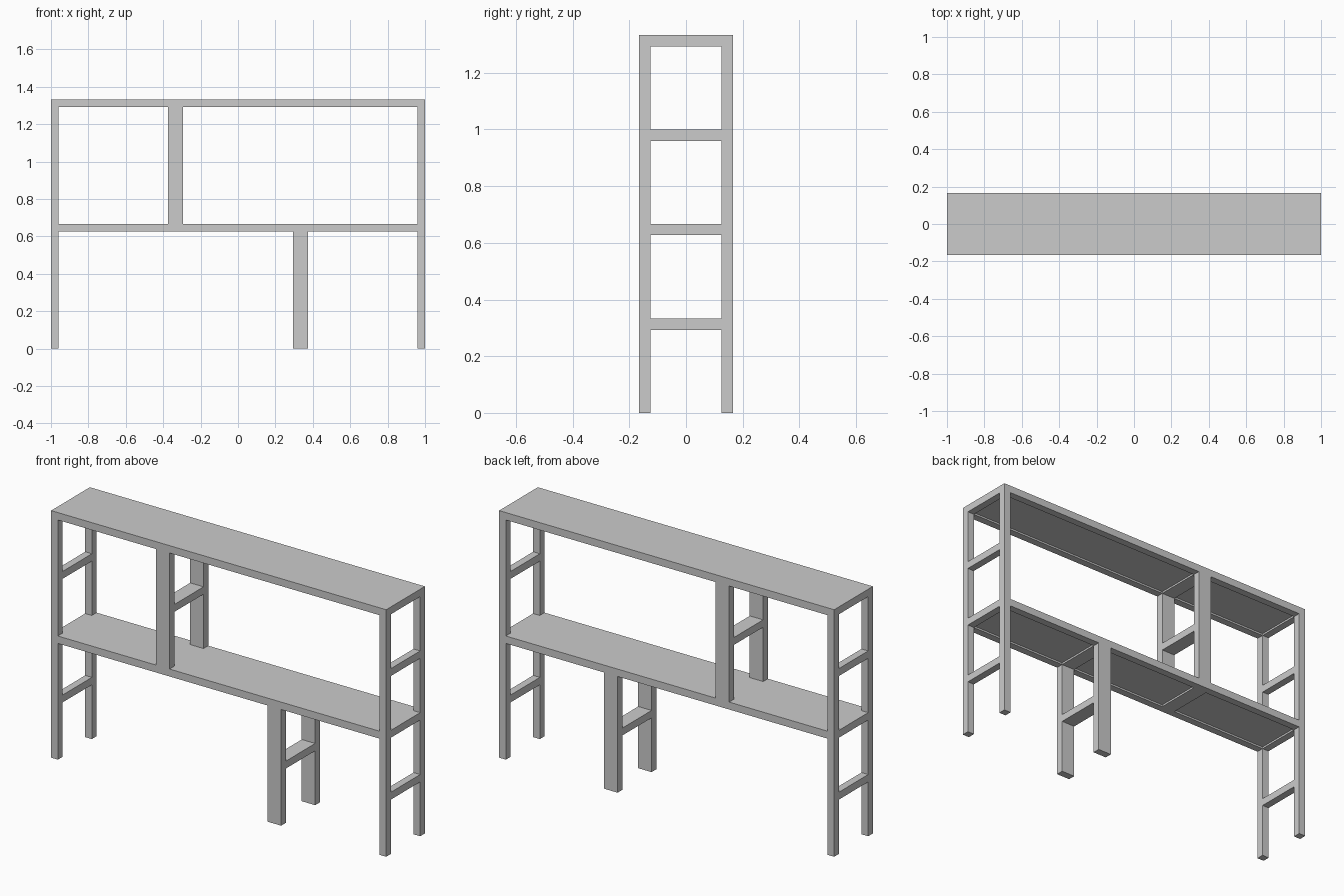
import bpy

if "Cube" in bpy.data.objects:
    bpy.data.objects.remove(bpy.data.objects["Cube"])

T = 0.04            # timber thickness
HX, HY = 1.0, 0.165  # half width, half depth
TOP, MID = 1.333, 0.667
DIV = 0.333         # divider centre offset
PANEL = 0.03        # panels sit flush on top, recessed below


def box(name, x0, x1, y0, y1, z0, z1):
    bpy.ops.mesh.primitive_cube_add(
        size=1, location=((x0 + x1) / 2, (y0 + y1) / 2, (z0 + z1) / 2))
    o = bpy.context.object
    o.name = name
    o.scale = (x1 - x0, y1 - y0, z1 - z0)
    bpy.ops.object.transform_apply(location=False, rotation=False, scale=True)
    return o


IX, IY = HX - T, HY - T  # inner limits of the frame

# End ladders: full-height corner posts with rungs
for side, x0 in (("left", -HX), ("right", IX)):
    for face, y0 in (("front", -HY), ("back", IY)):
        box(f"{side}_{face}_post", x0, x0 + T, y0, y0 + T, 0, TOP)
    for z in (0.333, MID, 1.0, TOP):
        box(f"{side}_rung", x0, x0 + T, -IY, IY, z - T, z)

# Shelves: long rails, cross beams at the dividers, thin recessed panels
for name, z, beams in (("middle_shelf", MID, (-DIV, DIV)),
                       ("top_shelf", TOP, (-DIV,))):
    for face, y0 in (("front", -HY), ("back", IY)):
        box(f"{name}_{face}_rail", -IX, IX, y0, y0 + T, z - T, z)
    start = -IX
    for b in beams:
        box(f"{name}_cross_beam", b - T, b + T, -IY, IY, z - T, z)
        box(f"{name}_panel", start, b - T, -IY, IY, z - PANEL, z)
        start = b + T
    box(f"{name}_panel", start, IX, -IY, IY, z - PANEL, z)

# Staggered dividers: double-width posts joined by one rung
for name, x, z0, z1, zr in (("upper_divider", -DIV, MID, TOP - T, 1.0),
                            ("lower_divider", DIV, 0, MID - T, 0.333)):
    for face, y0 in (("front", -HY), ("back", IY)):
        box(f"{name}_{face}_post", x - T, x + T, y0, y0 + T, z0, z1)
    box(f"{name}_rung", x - T, x + T, -IY, IY, zr - T, zr)
